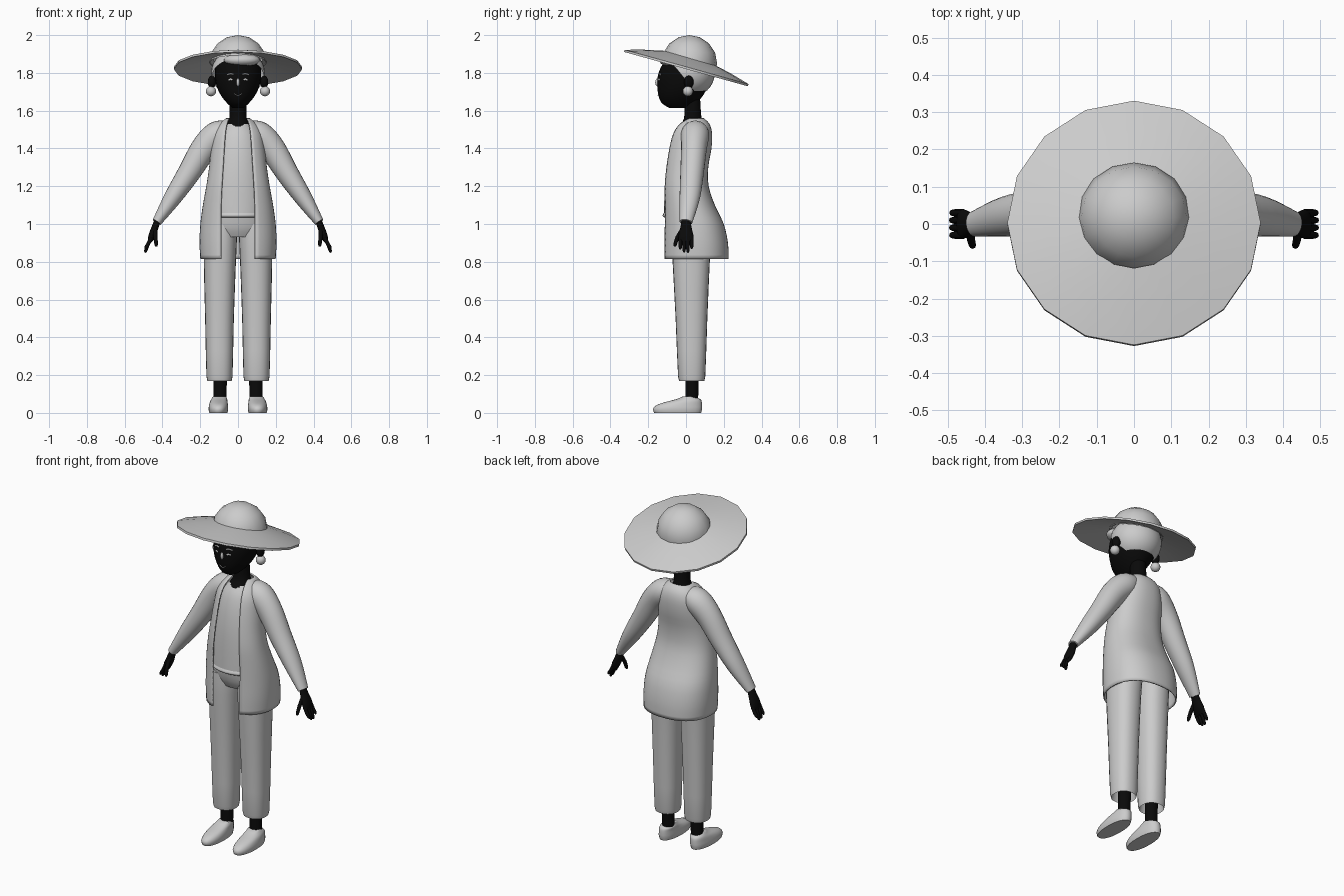
import bpy, bmesh, math
from mathutils import Vector, Matrix
from mathutils.bvhtree import BVHTree

cube = bpy.data.objects.get("Cube")
if cube:
    bpy.data.objects.remove(cube)


def material(name, value):
    m = bpy.data.materials.new(name)
    m.use_nodes = True
    colour = (value, value, value, 1)
    m.diffuse_color = colour
    m.node_tree.nodes["Principled BSDF"].inputs["Base Color"].default_value = colour
    return m


GREY = material("light grey", 0.6)
BLACK = material("black", 0.003)


def finish(bm, name, mat, angle=50):
    bmesh.ops.recalc_face_normals(bm, faces=bm.faces[:])
    mesh = bpy.data.meshes.new(name)
    bm.to_mesh(mesh)
    bm.free()
    mesh.materials.append(mat)
    ob = bpy.data.objects.new(name, mesh)
    bpy.context.collection.objects.link(ob)
    bpy.ops.object.select_all(action='DESELECT')
    ob.select_set(True)
    bpy.context.view_layer.objects.active = ob
    bpy.ops.object.shade_smooth_by_angle(angle=math.radians(angle))
    return ob


def smooth_rows(rows, steps):
    """Catmull-Rom interpolation between rows of numbers."""
    out = []
    for i in range(len(rows) - 1):
        a, b, c, d = rows[max(i - 1, 0)], rows[i], rows[i + 1], rows[min(i + 2, len(rows) - 1)]
        for k in range(steps):
            t = k / steps
            out.append([q + t / 2 * (r - p + t * (2*p - 5*q + 4*r - s + t * (3*(q - r) + s - p)))
                        for p, q, r, s in zip(a, b, c, d)])
    return out + [list(rows[-1])]


def skin(rings, name, mat, closed=True, caps=True, angle=50):
    bm = bmesh.new()
    loops = [[bm.verts.new(p) for p in ring] for ring in rings]
    n = len(loops[0])
    for a, b in zip(loops, loops[1:]):
        for i in range(n if closed else n - 1):
            j = (i + 1) % n
            bm.faces.new((a[i], a[j], b[j], b[i]))
    if caps:
        bm.faces.new(loops[0])
        bm.faces.new(loops[-1])
    return finish(bm, name, mat, angle)


def oval(cx, z, rx, yf, yb, t, power=2.0):
    s, c = math.sin(t), math.cos(t)
    cy, ry = (yf + yb) / 2, (yb - yf) / 2
    return (cx + rx * math.copysign(abs(s) ** (2 / power), s),
            cy - ry * math.copysign(abs(c) ** (2 / power), c), z)


def loft(name, mat, rows, side=0, steps=3, n=24, power=2.0, angle=50):
    """Rows are (z, centre x, half width, front y, back y)."""
    rings = [[oval(side * cx, z, rx, yf, yb, math.tau * i / n, power) for i in range(n)]
             for z, cx, rx, yf, yb in smooth_rows(rows, steps)]
    return skin(rings, name, mat, angle=angle)


def tube(name, mat, rows, side=1, steps=3, n=16):
    """Rows are (x, y, z, in-plane radius, depth radius)."""
    rows = smooth_rows(rows, steps)
    pts = [Vector((side * r[0], r[1], r[2])) for r in rows]
    rings = []
    for i, p in enumerate(pts):
        d = (pts[min(i + 1, len(pts) - 1)] - pts[max(i - 1, 0)]).normalized()
        u = Vector((0, 1, 0)).cross(d).normalized()
        v = d.cross(u)
        rings.append([p + u * rows[i][3] * math.cos(math.tau * k / n)
                      + v * rows[i][4] * math.sin(math.tau * k / n) for k in range(n)])
    return skin(rings, name, mat)


def ball(name, mat, centre, radii, seg=24, cuts=()):
    bm = bmesh.new()
    bmesh.ops.create_uvsphere(bm, u_segments=seg, v_segments=seg // 2, radius=1)
    bmesh.ops.transform(bm, matrix=Matrix.Translation(centre) @ Matrix.Diagonal((*radii, 1)), verts=bm.verts)
    for point, normal in cuts:
        bmesh.ops.bisect_plane(bm, geom=bm.verts[:] + bm.edges[:] + bm.faces[:], plane_co=point,
                               plane_no=normal, clear_outer=True)
    return finish(bm, name, mat)


# Sun hat: tilted conical brim and round crown
tilt = Matrix.Translation((0, 0, 1.82)) @ Matrix.Rotation(math.radians(-15.5), 4, 'X')
brim = [(0.13, 0.05), (0.34, 0), (0.34, 0.012), (0.24, 0.04), (0.14, 0.062)]
skin([[tilt @ Vector((r * math.sin(math.tau * k / 16), r * math.cos(math.tau * k / 16), z))
       for k in range(16)] for r, z in brim], "hat_brim", GREY, caps=False, angle=40)
ball("hat_crown", GREY, (0, 0.017, 1.85), (0.153, 0.148, 0.15), 16,
     [((0, 0, 1.86), (0, -0.27, -1))])

# Head, neck and hair
head = loft("head", BLACK, [(1.615, 0, 0.03, -0.09, 0.02), (1.64, 0, 0.058, -0.128, 0.055),
                            (1.68, 0, 0.09, -0.146, 0.09), (1.73, 0, 0.113, -0.151, 0.115),
                            (1.79, 0, 0.123, -0.148, 0.125), (1.85, 0, 0.115, -0.12, 0.12),
                            (1.9, 0, 0.08, -0.06, 0.09)])
loft("neck", BLACK, [(1.49, 0, 0.06, -0.05, 0.09), (1.525, 0, 0.062, -0.036, 0.095),
                     (1.56, 0, 0.046, -0.01, 0.082), (1.66, 0, 0.045, -0.01, 0.075)])
ball("hair_cap", GREY, (0, 0.015, 1.8), (0.142, 0.138, 0.13), 32,
     [((0, 0.04, 1.71), (0, -1, -0.8)), ((0, 0, 1.705), (0, 0, -1))])
ball("hair_fringe", GREY, (0.02, -0.08, 1.868), (0.095, 0.062, 0.036))

# Face details laid on the head surface
tree = BVHTree.FromPolygons([v.co for v in head.data.vertices], [p.vertices[:] for p in head.data.polygons])


def face_mark(name, points, radius, side=1):
    rows = []
    for x, z in points:
        y = tree.ray_cast(Vector((x, -1, z)), Vector((0, 1, 0)))[0].y
        rows.append((x, y, z, radius, 0.004))
    tube(name, GREY, rows, side, 2, 8)


face_mark("smile", [(-0.02, 1.69), (-0.01, 1.683), (0, 1.681), (0.01, 1.683), (0.02, 1.69)], 0.002)
ball("nose", GREY, (0, -0.15, 1.75), (0.009, 0.013, 0.022), 12)

for side, label in ((1, "left"), (-1, "right")):
    face_mark(label + "_eyebrow", [(0.024, 1.792), (0.04, 1.795), (0.056, 1.79)], 0.004, side)
    face_mark(label + "_eye", [(0.03, 1.762), (0.038, 1.767), (0.048, 1.762)], 0.005, side)
    ball(label + "_ear", BLACK, (side * 0.138, 0.015, 1.752), (0.022, 0.026, 0.034), 16)
    ball(label + "_earring", GREY, (side * 0.143, 0.01, 1.703), (0.027, 0.027, 0.027), 16)

    # Sleeve and hand
    tube(label + "_sleeve", GREY, [(0.05, 0.05, 1.5, 0.05, 0.06), (0.11, 0.048, 1.472, 0.073, 0.075),
                                   (0.18, 0.042, 1.4, 0.07, 0.068), (0.26, 0.032, 1.27, 0.06, 0.062),
                                   (0.345, 0.02, 1.14, 0.047, 0.054), (0.43, 0, 1.01, 0.025, 0.034)], side, 4, 24)
    tube(label + "_palm", BLACK, [(0.425, 0, 1.02, 0.017, 0.024), (0.44, 0, 0.98, 0.018, 0.03),
                                  (0.457, 0, 0.935, 0.018, 0.04), (0.468, 0, 0.905, 0.01, 0.036)], side)
    for i, tip in enumerate((0.865, 0.85, 0.848, 0.868)):
        y = -0.03 + 0.02 * i
        tube(f"{label}_finger_{i + 1}", BLACK, [(0.46, y, 0.925, 0.01, 0.01), (0.478, y, 0.89, 0.01, 0.01),
                                                (0.489, y, tip + 0.008, 0.008, 0.008),
                                                (0.491, y, tip, 0.003, 0.003)], side, 2, 8)
    tube(label + "_thumb", BLACK, [(0.44, -0.015, 0.975, 0.012, 0.012), (0.437, -0.045, 0.93, 0.011, 0.011),
                                   (0.433, -0.058, 0.89, 0.009, 0.009),
                                   (0.432, -0.06, 0.88, 0.003, 0.003)], side, 2, 8)

    # Trouser leg with hollow cuff, ankle and shoe
    loft(label + "_trouser_leg", GREY, [(0.24, 0.098, 0.055, -0.025, 0.085), (0.19, 0.098, 0.06, -0.032, 0.092),
                                        (0.192, 0.098, 0.069, -0.042, 0.102), (0.5, 0.098, 0.076, -0.055, 0.113),
                                        (0.8, 0.096, 0.085, -0.071, 0.126), (0.92, 0.092, 0.086, -0.076, 0.135),
                                        (1.0, 0.085, 0.075, -0.075, 0.13)], side, 2, power=2.3)
    loft(label + "_ankle", BLACK, [(0.05, 0.095, 0.034, -0.002, 0.064), (0.25, 0.095, 0.037, -0.002, 0.068)], side, 1)
    loft(label + "_shoe", GREY, [(0, 0.104, 0.048, -0.168, 0.08), (0.02, 0.104, 0.052, -0.175, 0.085),
                                 (0.042, 0.103, 0.05, -0.155, 0.085), (0.06, 0.102, 0.046, -0.1, 0.083),
                                 (0.073, 0.099, 0.042, -0.05, 0.075), (0.088, 0.097, 0.034, -0.015, 0.04)],
         side, 2, power=2.2)

# Trouser seat and shirt
loft("trouser_seat", GREY, [(0.93, 0, 0.13, -0.062, 0.12), (0.98, 0, 0.165, -0.085, 0.14),
                            (1.06, 0, 0.145, -0.1, 0.11)])
loft("shirt", GREY, [(1.04, 0, 0.15, -0.118, 0.11), (1.1, 0, 0.15, -0.116, 0.1), (1.2, 0, 0.142, -0.112, 0.09),
                     (1.3, 0, 0.13, -0.104, 0.09), (1.4, 0, 0.12, -0.087, 0.1), (1.48, 0, 0.1, -0.062, 0.1),
                     (1.53, 0, 0.065, -0.03, 0.085)])
loft("shirt_hem", GREY, [(1.035, 0, 0.147, -0.116, 0.11), (1.045, 0, 0.155, -0.124, 0.11),
                         (1.06, 0, 0.148, -0.117, 0.1)])

# Open coat: rows are (z, half width, front y, back y, half opening)
coat_rows = [(0.815, 0.2, -0.126, 0.226, 0.09), (0.9, 0.204, -0.126, 0.222, 0.09), (1.0, 0.2, -0.124, 0.2, 0.09),
             (1.1, 0.186, -0.124, 0.153, 0.09), (1.2, 0.168, -0.125, 0.12, 0.086), (1.3, 0.153, -0.116, 0.118, 0.08),
             (1.4, 0.143, -0.1, 0.135, 0.074), (1.48, 0.13, -0.078, 0.138, 0.068), (1.53, 0.1, -0.045, 0.124, 0.06),
             (1.56, 0.062, 0, 0.095, 0.05)]
coat = []
for z, half, yf, yb, gap in smooth_rows(coat_rows, 3):
    start = math.asin((gap / half) ** 1.15)
    coat.append([oval(0, z, half, yf, yb, start + (math.tau - 2 * start) * k / 40, 2.3) for k in range(41)])
coat_ob = skin(coat, "coat", GREY, closed=False, caps=False)
shell = coat_ob.modifiers.new("Thickness", 'SOLIDIFY')
shell.thickness = 0.008
shell.offset = -1
